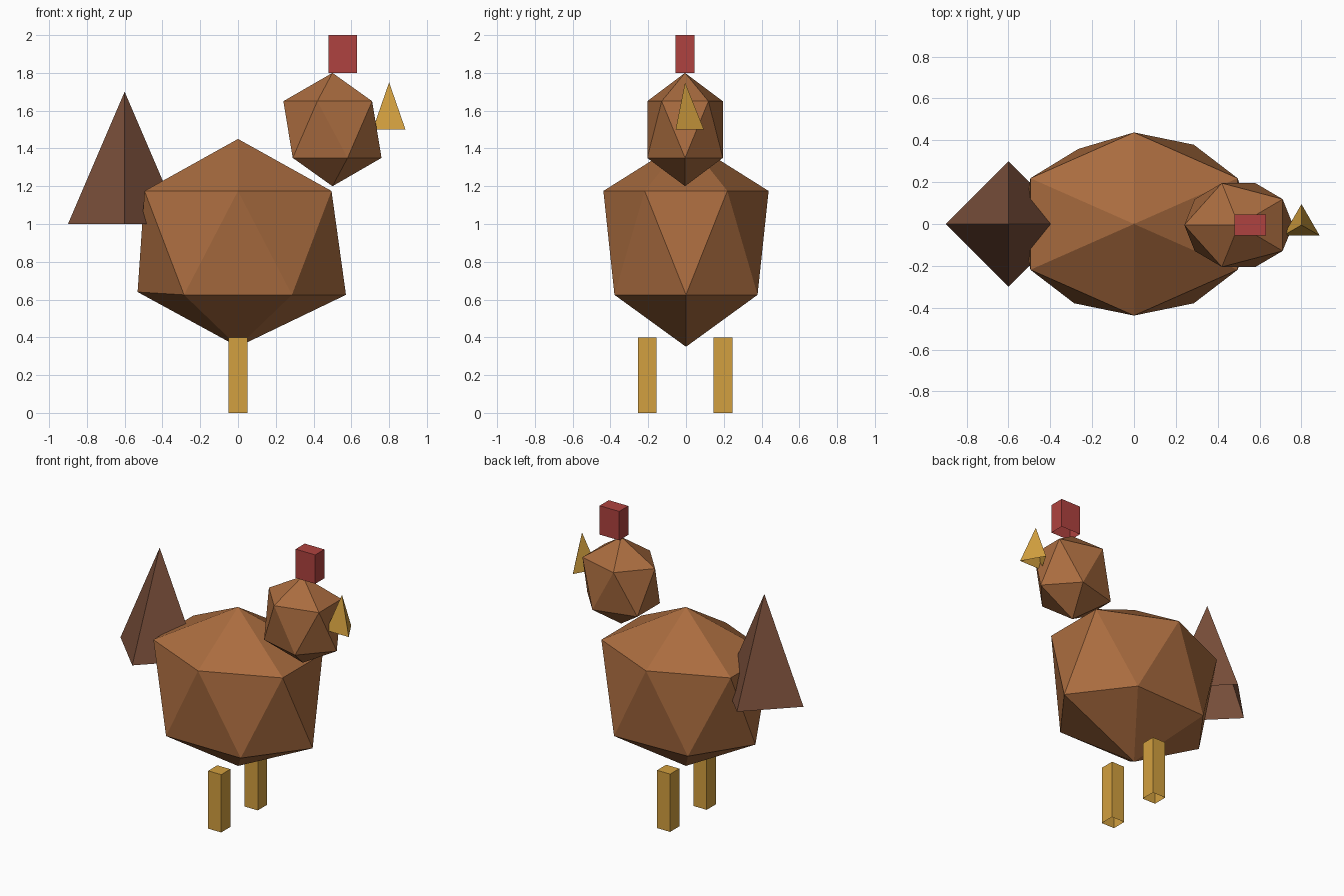
import bpy
import bmesh
from math import sin, cos, pi
from mathutils import Vector

if "Cube" in bpy.data.objects:
    bpy.data.objects.remove(bpy.data.objects["Cube"], do_unlink=True)

MID_Y = -0.005


def material(name, rgb):
    mat = bpy.data.materials.new(name)
    mat.use_nodes = True
    mat.diffuse_color = (*rgb, 1)
    mat.node_tree.nodes["Principled BSDF"].inputs["Base Color"].default_value = (*rgb, 1)
    return mat


brown = material("feather brown", (0.4, 0.15, 0.05))
dark_brown = material("tail dark brown", (0.19, 0.077, 0.042))
red = material("comb red", (0.43, 0.055, 0.05))
gold = material("beak and leg gold", (0.65, 0.35, 0.05))


def finish(name, bm, mat):
    mesh = bpy.data.meshes.new(name)
    bm.to_mesh(mesh)
    bm.free()
    mesh.materials.append(mat)
    obj = bpy.data.objects.new(name, mesh)
    bpy.context.collection.objects.link(obj)
    return obj


def ring(bm, sides, start, centre, radii):
    """Ring of vertices, counter-clockwise from above."""
    angles = [start + 2 * pi * i / sides for i in range(sides)]
    return [bm.verts.new(Vector(centre) + Vector((radii[0] * cos(a), radii[1] * sin(a), 0)))
            for a in angles]


def faceted_ball(name, sides, start, centre, radii, mat, nudges={}):
    """Two staggered rings closed by a top and a bottom point."""
    bm = bmesh.new()
    c = Vector(centre)
    rise = Vector((0, 0, radii[2] / 2))
    flat = (radii[0] * cos(pi / 6), radii[1] * cos(pi / 6))
    top = bm.verts.new(c + rise * 2)
    bottom = bm.verts.new(c - rise * 2)
    upper = ring(bm, sides, start, c + rise, flat)
    lower = ring(bm, sides, start + pi / sides, c - rise, flat)
    for index, move in nudges.items():
        lower[index].co += Vector(move)
    for i in range(sides):
        j = (i + 1) % sides
        bm.faces.new((top, upper[i], upper[j]))
        bm.faces.new((upper[i], lower[i], upper[j]))
        bm.faces.new((upper[j], lower[i], lower[j]))
        bm.faces.new((bottom, lower[j], lower[i]))
    return finish(name, bm, mat)


def open_pyramid(name, sides, centre, radius, height, mat):
    """Pyramid without a base face."""
    bm = bmesh.new()
    base = ring(bm, sides, pi / 2, centre, (radius, radius))
    tip = bm.verts.new(Vector(centre) + Vector((0, 0, height)))
    for i in range(sides):
        bm.faces.new((base[i], base[(i + 1) % sides], tip))
    return finish(name, bm, mat)


def open_box(name, centre, size, mat):
    """Box without a bottom face."""
    bm = bmesh.new()
    bmesh.ops.create_cube(bm, size=1)
    bmesh.ops.scale(bm, vec=size, verts=bm.verts)
    bmesh.ops.translate(bm, vec=centre, verts=bm.verts)
    bm.normal_update()
    under = [f for f in bm.faces if f.normal.z < -0.5]
    bmesh.ops.delete(bm, geom=under, context='FACES_ONLY')
    return finish(name, bm, mat)


# Body, slightly uneven at the tail end
faceted_ball("body", 6, pi / 6, (0, 0, 0.9), (0.66, 0.505, 0.55), brown,
             {1: (0.02, -0.02, 0), 2: (0.04, 0, 0.015)})

# Head
faceted_ball("head", 5, pi, (0.5, MID_Y, 1.5), (0.3, 0.243, 0.3), brown)

# Tail and beak
open_pyramid("tail", 4, (-0.6, 0, 1.0), 0.3, 0.7, dark_brown)
open_pyramid("beak", 3, (0.8, MID_Y, 1.5), 0.1, 0.25, gold)

# Comb
open_box("comb", (0.555, MID_Y, 1.9), (0.15, 0.1, 0.2), red)

# Legs
for name, y in (("front_leg", -0.2), ("back_leg", 0.2)):
    open_box(name, (0, y + MID_Y, 0.2), (0.1, 0.1, 0.4), gold)
